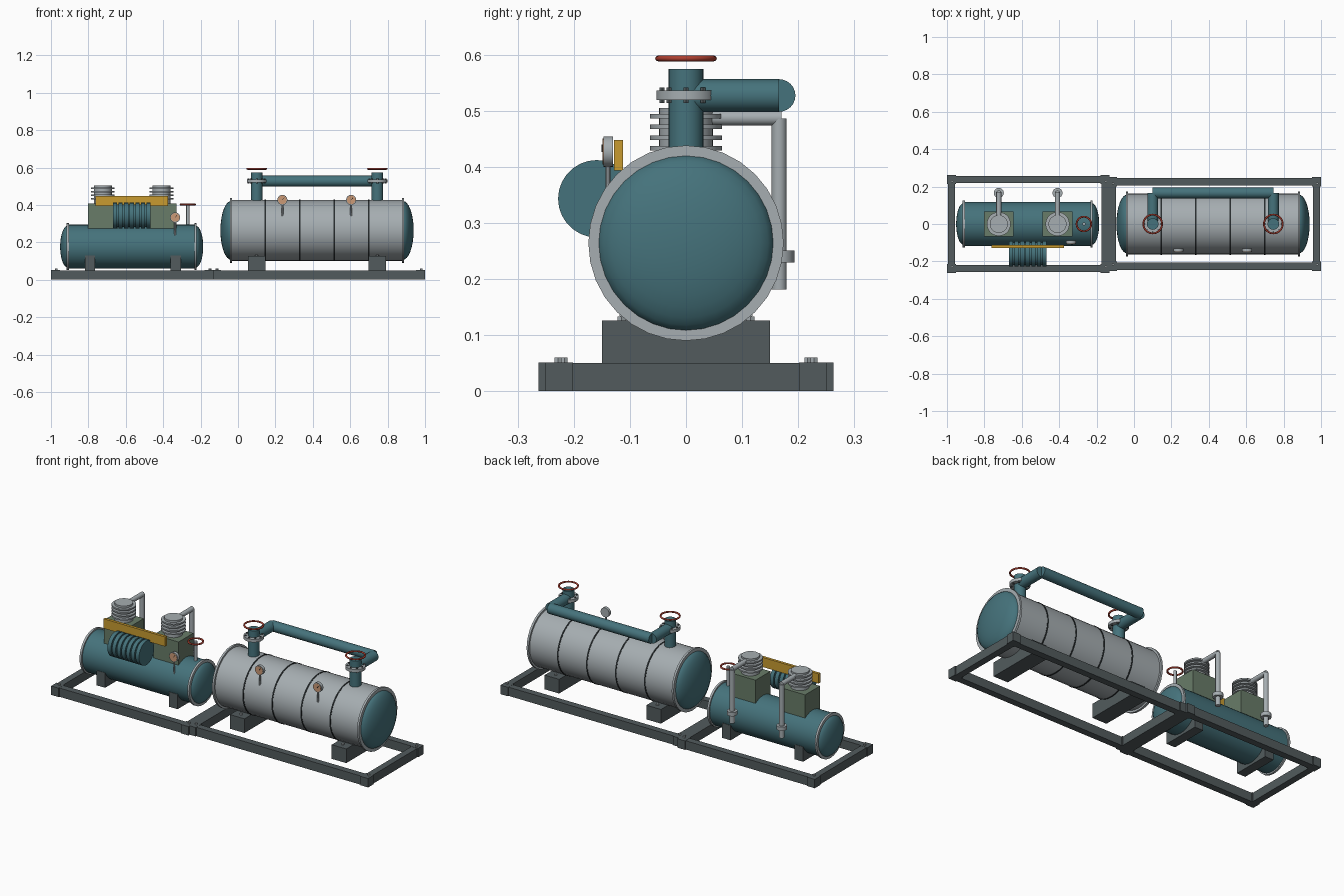
import bpy, bmesh, math
from mathutils import Vector

cube = bpy.data.objects.get("Cube")
if cube:
    bpy.data.objects.remove(cube)


def material(name, rgb):
    m = bpy.data.materials.new(name)
    m.use_nodes = True
    color = (*rgb, 1)
    m.diffuse_color = color
    m.node_tree.nodes["Principled BSDF"].inputs["Base Color"].default_value = color
    return m


TEAL = material("teal_paint", (0.06, 0.17, 0.2))
SILVER = material("silver_metal", (0.38, 0.42, 0.44))
STEEL = material("dark_steel", (0.085, 0.105, 0.11))
GREEN = material("grey_green_paint", (0.14, 0.2, 0.14))
YELLOW = material("yellow_guard", (0.58, 0.33, 0.03))
RED = material("red_wheel", (0.42, 0.05, 0.03))
COPPER = material("copper_dial", (0.6, 0.32, 0.18))
BLACK = material("black_seam", (0.02, 0.025, 0.027))


def finish(bm, name, mat):
    bmesh.ops.recalc_face_normals(bm, faces=bm.faces)
    mesh = bpy.data.meshes.new(name)
    bm.to_mesh(mesh)
    bm.free()
    mesh.materials.append(mat)
    ob = bpy.data.objects.new(name, mesh)
    bpy.context.collection.objects.link(ob)
    bpy.context.view_layer.objects.active = ob
    bpy.ops.object.select_all(action="DESELECT")
    ob.select_set(True)
    bpy.ops.object.shade_smooth_by_angle(angle=math.radians(35))
    return ob


def box(name, x, y, z, mat):
    """Box from (low, high) pairs on each axis."""
    bm = bmesh.new()
    bmesh.ops.create_cube(bm, size=1)
    for v in bm.verts:
        v.co = [(a + b) / 2 + c * (b - a) for (a, b), c in zip((x, y, z), v.co)]
    return finish(bm, name, mat)


def lathe(name, base, axis, profile, mat, sides=32):
    """Spin (distance, radius) pairs about an axis starting at base."""
    turn = Vector(axis).to_track_quat("Z", "Y")
    bm = bmesh.new()
    rings = []
    for d, r in profile:
        rings.append([bm.verts.new(Vector(base) + turn @ Vector(
            (r * math.cos(math.tau * i / sides), r * math.sin(math.tau * i / sides), d)))
            for i in range(sides)])
    for a, b in zip(rings, rings[1:]):
        for i in range(sides):
            j = (i + 1) % sides
            bm.faces.new((a[i], a[j], b[j], b[i]))
    bm.faces.new(rings[0])
    bm.faces.new(rings[-1])
    return finish(bm, name, mat)


def rod(name, start, end, r, mat, sides=20):
    d = Vector(end) - Vector(start)
    return lathe(name, start, d, [(0, r), (d.length, r)], mat, sides)


def wheel(name, x, z, radius):
    bpy.ops.mesh.primitive_torus_add(location=(x, 0, z), major_radius=radius,
                                     minor_radius=0.005, major_segments=32, minor_segments=8)
    ob = bpy.context.object
    ob.name = name
    ob.data.materials.append(RED)
    bpy.ops.object.shade_smooth()


def tank(name, x0, x1, z, r, rim, depth, shell_mat):
    """Shell with a rim flange and a dished head at each end."""
    rod(name + "_shell", (x0, 0, z), (x1, 0, z), r, shell_mat, 32)
    for side, x, s in (("right", x0, -1), ("left", x1, 1)):
        rod(f"{name}_{side}_rim", (x - 0.006, 0, z), (x + 0.006, 0, z), rim, SILVER, 32)
        head = r - 0.006
        angles = [math.radians(85) * i / 8 for i in range(9)]
        lathe(f"{name}_{side}_head", (x, 0, z), (s, 0, 0),
              [(depth * math.sin(a), head * math.cos(a)) for a in angles], TEAL)


def gauge(name, x, y, z, foot):
    rod(name + "_stem", (x, y, foot), (x, y, z), 0.005, SILVER, 10)
    rod(name + "_case", (x, y + 0.009, z), (x, y - 0.008, z), 0.027, SILVER, 24)
    rod(name + "_dial", (x, y - 0.007, z), (x, y - 0.0095, z), 0.023, COPPER, 24)
    rod(name + "_needle", (x, y - 0.0105, z), (x + 0.01, y - 0.0105, z + 0.012), 0.0015, BLACK, 6)


# Skid frames: rails, corner blocks and bolts
for name, x0, x1, half in (("compressor_skid", -0.995, -0.135, 0.257),
                           ("vessel_skid", -0.135, 0.995, 0.245)):
    w = 0.038
    for s, side in ((-1, "front"), (1, "back")):
        ys = sorted((s * half, s * (half - w)))
        box(f"{name}_{side}_rail", (x0, x1), ys, (0, 0.05), STEEL)
        for end, x in (("right", x0 + w / 2), ("left", x1 - w / 2)):
            y = s * (half - w / 2)
            box(f"{name}_{side}_{end}_corner", (x - 0.024, x + 0.024),
                (y - 0.025, y + 0.025), (0, 0.051), STEEL)
            rod(f"{name}_{side}_{end}_bolt", (x + 0.004, y * 0.96, 0.05),
                (x + 0.004, y * 0.96, 0.06), 0.007, SILVER, 6)
    for end, a in (("right", x0), ("left", x1 - w)):
        box(f"{name}_{end}_beam", (a, a + w), (-half + w, half - w), (0, 0.05), STEEL)

# Large vessel with seams and saddles
VZ = 0.264
tank("vessel", -0.037, 0.882, VZ, 0.163, 0.174, 0.057, SILVER)
for i in range(1, 5):
    x = -0.037 + 0.919 * i / 5
    rod(f"vessel_seam_{i}", (x - 0.004, 0, VZ), (x + 0.004, 0, VZ), 0.165, BLACK, 32)
for i, x in enumerate((0.1, 0.745), 1):
    box(f"vessel_saddle_{i}", (x - 0.046, x + 0.046), (-0.15, 0.15), (0.045, 0.126), STEEL)
    for s in (-1, 1):
        rod(f"vessel_saddle_bolt_{i}_{s}", (x, s * 0.115, 0.12), (x, s * 0.115, 0.133),
            0.008, SILVER, 6)

# Nozzles with bolted flanges, handwheels and the bridging pipe
for i, x in enumerate((0.1, 0.745), 1):
    rod(f"nozzle_{i}", (x, 0, 0.4), (x, 0, 0.574), 0.031, TEAL, 24)
    rod(f"nozzle_flange_{i}", (x, 0, 0.519), (x, 0, 0.536), 0.053, SILVER, 24)
    for k in range(8):
        a = math.tau * k / 8
        bx, by = x + 0.043 * math.cos(a), 0.043 * math.sin(a)
        rod(f"flange_bolt_{i}_{k}", (bx, by, 0.514), (bx, by, 0.541), 0.005, STEEL, 6)
    wheel(f"nozzle_handwheel_{i}", x, 0.593, 0.05)
    rod(f"branch_pipe_{i}", (x, 0, 0.527), (x, 0.166, 0.527), 0.029, TEAL, 24)
rod("bridge_pipe", (0.1, 0.166, 0.527), (0.745, 0.166, 0.527), 0.029, TEAL, 24)
gauge("vessel_gauge_right", 0.237, -0.139, 0.427, 0.33)
gauge("vessel_gauge_left", 0.605, -0.139, 0.427, 0.33)

# Compressor receiver
tank("receiver", -0.91, -0.227, 0.177, 0.118, 0.126, 0.041, TEAL)
for i, x in enumerate((-0.792, -0.333), 1):
    box(f"receiver_saddle_{i}", (x - 0.027, x + 0.027), (-0.11, 0.11), (0.045, 0.13), STEEL)

# Pump blocks with finned cylinders and discharge pipes
for i, x in enumerate((-0.723, -0.409), 1):
    box(f"pump_block_{i}", (x - 0.079, x + 0.079), (-0.067, 0.067), (0.25, 0.407), GREEN)
    profile = [(0, 0.048)]
    for k in range(4):
        z = 0.023 + 0.019 * k
        profile += [(z, 0.048), (z, 0.064), (z + 0.008, 0.064), (z + 0.008, 0.048)]
    profile.append((0.099, 0.048))
    lathe(f"finned_cylinder_{i}", (x, 0, 0.406), (0, 0, 1), profile, SILVER, 28)
    rod(f"discharge_pipe_{i}", (x, 0.03, 0.487), (x, 0.17, 0.487), 0.0135, SILVER, 16)
    rod(f"drop_pipe_{i}", (x, 0.166, 0.486), (x, 0.166, 0.181), 0.0135, SILVER, 16)
    rod(f"pipe_collar_{i}", (x, 0.166, 0.229), (x, 0.166, 0.251), 0.027, SILVER, 16)

# Ribbed motor and belt guard
profile = []
for k in range(7):
    d = 0.0297 * k
    profile += [(d, 0.06), (d, 0.069), (d + 0.022, 0.069), (d + 0.022, 0.06)]
lathe("ribbed_motor", (-0.668, -0.159, 0.343), (1, 0, 0), profile, TEAL, 28)
box("belt_guard", (-0.762, -0.373), (-0.128, -0.112), (0.393, 0.448), YELLOW)

# Receiver gauge and valve
gauge("receiver_gauge", -0.336, -0.097, 0.333, 0.23)
rod("receiver_valve_stem", (-0.268, 0, 0.28), (-0.268, 0, 0.403), 0.009, SILVER, 12)
wheel("receiver_handwheel", -0.268, 0.402, 0.039)
